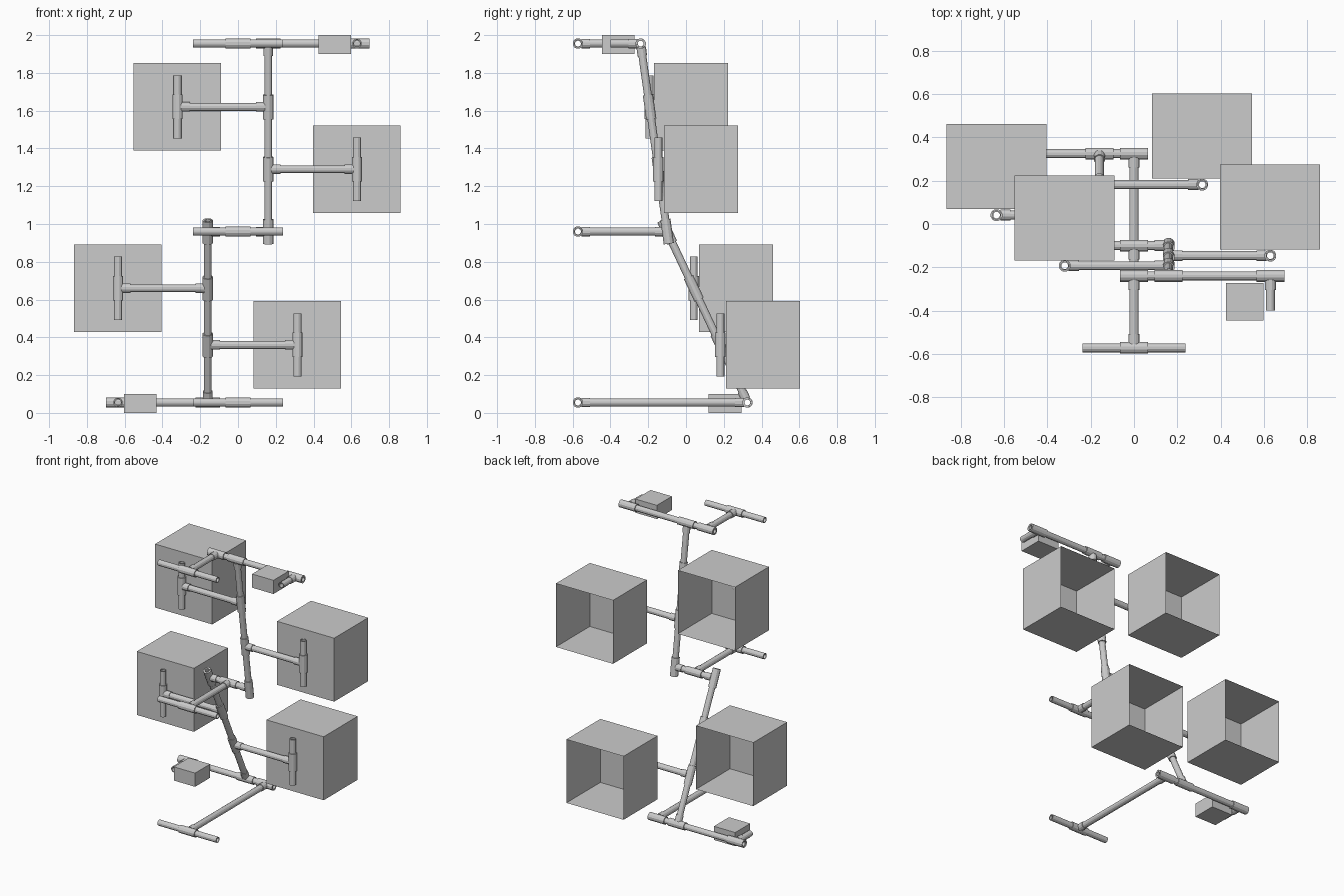
import bpy, bmesh, math
from mathutils import Vector

if "Cube" in bpy.data.objects:
    bpy.data.objects.remove(bpy.data.objects["Cube"])

SIDES, PIPE, SLEEVE, WALL = 12, 0.0215, 0.028, 0.006


def finish(bm, name):
    me = bpy.data.meshes.new(name)
    bm.to_mesh(me)
    bm.free()
    ob = bpy.data.objects.new(name, me)
    bpy.context.collection.objects.link(ob)
    return ob


def tube(name, a, b, r=PIPE):
    """Hollow tube with open bore from a to b."""
    a, b = Vector(a), Vector(b)
    q = (b - a).to_track_quat('Z', 'Y')
    bm = bmesh.new()
    rings = []
    for end, rad in ((a, r), (b, r), (b, r - WALL), (a, r - WALL)):
        ring = []
        for i in range(SIDES):
            t = math.tau * (i + 0.5) / SIDES
            ring.append(bm.verts.new(end + q @ Vector((rad * math.cos(t), rad * math.sin(t), 0))))
        rings.append(ring)
    for k in range(4):
        r0, r1 = rings[k], rings[(k + 1) % 4]
        for i in range(SIDES):
            j = (i + 1) % SIDES
            bm.faces.new((r0[i], r0[j], r1[j], r1[i]))
    bmesh.ops.recalc_face_normals(bm, faces=bm.faces[:])
    return finish(bm, name)


def tee(name, c, run, branch):
    """T fitting: sleeve along run, side sleeve along branch."""
    c, run, branch = Vector(c), Vector(run).normalized(), Vector(branch).normalized()
    tube(name + "_run", c - run * 0.065, c + run * 0.065, SLEEVE)
    tube(name + "_branch", c + branch * 0.018, c + branch * 0.065, SLEEVE - 0.002)


def box(name, lo, hi, open_back=False):
    bm = bmesh.new()
    bmesh.ops.create_cube(bm, size=1)
    lo, hi = Vector(lo), Vector(hi)
    for v in bm.verts:
        v.co = Vector((l + (h - l) * (p + 0.5) for l, h, p in zip(lo, hi, v.co)))
    if open_back:
        bm.normal_update()
        bmesh.ops.delete(bm, geom=[f for f in bm.faces if f.normal.y > 0.9], context='FACES')
    return finish(bm, name)


X, Y, Z = Vector((1, 0, 0)), Vector((0, 1, 0)), Vector((0, 0, 1))
LOW, LOW_TOP = Vector((-0.16, 0.325, 0.055)), Vector((-0.16, -0.1, 0.96))
UP, UP_TOP = Vector((0.16, -0.1, 0.96)), Vector((0.16, -0.24, 1.955))
low_dir, up_dir = (LOW_TOP - LOW).normalized(), (UP_TOP - UP).normalized()

# main posts
tube("lower_post", LOW + low_dir * 0.02, LOW_TOP + low_dir * 0.065)
tube("upper_post", UP - up_dir * 0.065, UP_TOP - up_dir * 0.02)
tee("lower_post_foot", LOW, X, low_dir)
tee("lower_post_head", LOW_TOP, low_dir, X)
tee("upper_post_foot", UP, up_dir, -X)
tee("upper_post_head", UP_TOP, X, -up_dir)

# crossbars, forward legs and front handles at three levels
levels = (("base", 0.325, 0.055, -0.695, 0.065),
          ("middle", -0.1, 0.96, -0.14, 0.14),
          ("top", -0.24, 1.955, -0.065, 0.695))
for name, y, z, x0, x1 in levels:
    tube(name + "_crossbar", (x0, y, z), (x1, y, z))
    tee(name + "_leg_tee", (0, y, z), X, -Y)
    tube(name + "_leg", (0, y - 0.02, z), (0, -0.55, z))
    tee(name + "_front_tee", (0, -0.572, z), X, Y)
    tube(name + "_front_bar", (-0.237, -0.572, z), (0.237, -0.572, z))

# light boxes on short stubs at the crossbar ends
for name, x, side, y, z in (("base", -0.635, 1, 0.325, 0.055), ("top", 0.63, -1, -0.24, 1.955)):
    tee(name + "_light_tee", (x, y, z), X, -Y)
    tube(name + "_light_stub", (x, y - 0.02, z), (x, y - 0.16, z))
    cx = x + side * 0.118
    z0 = 0.0 if z < 1 else 1.9
    box(name + "_light", (cx - 0.086, y - 0.205, z0), (cx + 0.086, y - 0.032, z0 + 0.1))

# side arms with upright holders and open-backed bins
arms = (("lower_right", LOW, low_dir, 0.36, 0.315),
        ("lower_left", LOW, low_dir, 0.66, -0.635),
        ("upper_right", UP, up_dir, 1.29, 0.63),
        ("upper_left", UP, up_dir, 1.62, -0.32))
for name, root, d, z, x in arms:
    p = root + d * ((z - root.z) / d.z)
    s = X if x > root.x else -X
    tee(name + "_arm_tee", p, d, s)
    tube(name + "_arm", p + s * 0.02, (x - s.x * 0.02, p.y, z))
    tee(name + "_holder_tee", (x, p.y, z), Z, -s)
    tube(name + "_holder", (x, p.y, z - 0.167), (x, p.y, z + 0.167))
    y0 = p.y + 0.029
    if name == "upper_left":
        y0 -= 0.005
    box(name + "_bin", (x - 0.232, y0, z - 0.232), (x + 0.23, y0 + 0.392, z + 0.232), True)
